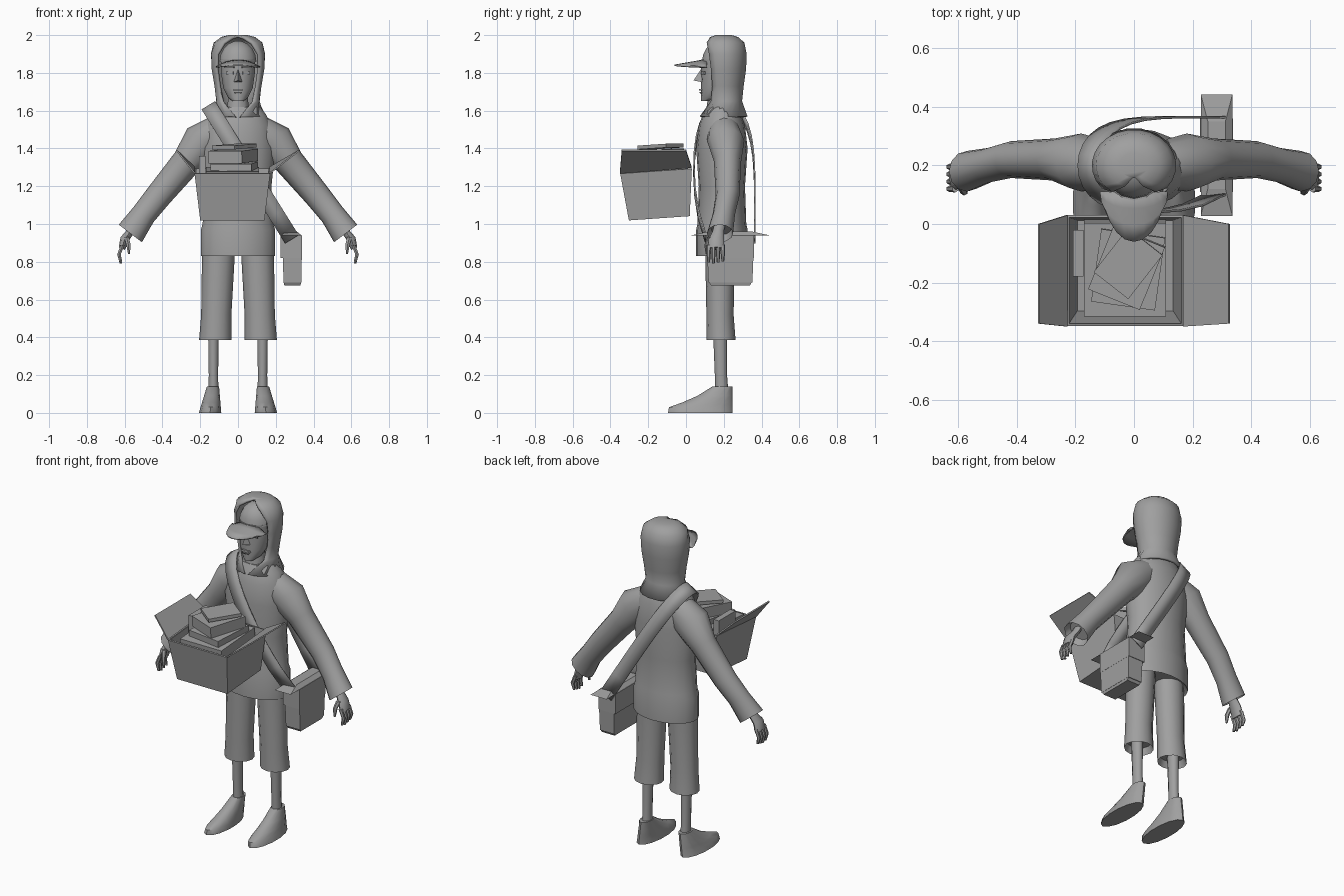
import bpy, bmesh
from math import sin, cos, pi, radians, sqrt
from mathutils import Vector, Matrix

default_cube = bpy.data.objects.get("Cube")
if default_cube:
    bpy.data.objects.remove(default_cube)

colour = (.35, .35, .35, 1)
grey = bpy.data.materials.new("plain grey")
grey.use_nodes = True
grey.diffuse_color = colour
grey.node_tree.nodes["Principled BSDF"].inputs["Base Color"].default_value = colour


def make(name, verts, faces, smooth=False, mirror=False, thickness=0, offset=0):
    """Create one mesh object from points and faces."""
    bm = bmesh.new()
    points = [bm.verts.new(v) for v in verts]
    for face in faces:
        bm.faces.new([points[i] for i in face])
    if not thickness:
        bmesh.ops.recalc_face_normals(bm, faces=bm.faces)
    mesh = bpy.data.meshes.new(name)
    bm.to_mesh(mesh)
    bm.free()
    mesh.materials.append(grey)
    obj = bpy.data.objects.new(name, mesh)
    bpy.context.collection.objects.link(obj)
    if smooth:
        bpy.ops.object.select_all(action='DESELECT')
        bpy.context.view_layer.objects.active = obj
        obj.select_set(True)
        bpy.ops.object.shade_smooth_by_angle(angle=radians(45))
    if thickness:
        solid = obj.modifiers.new("thickness", 'SOLIDIFY')
        solid.thickness = thickness
        solid.offset = offset
    if mirror:
        obj.modifiers.new("mirror", 'MIRROR')
    return obj


def grid_faces(rows, columns, wrap=False):
    """Quads between consecutive rows of points."""
    faces = []
    for row in range(rows - 1):
        for i in range(columns if wrap else columns - 1):
            j = (i + 1) % columns
            low, high = row * columns, (row + 1) * columns
            faces.append((low + i, low + j, high + j, high + i))
    return faces


def loft(name, path, widths, ratio=1, depths=None, sides=12, tilt=0, hollow=False, mirror=False):
    """Skin ellipses along a path; hollow sinks the first end inwards."""
    path = [Vector(p) for p in path]
    widths = list(widths)
    depths = depths or [w * ratio for w in widths]
    if hollow:
        path.insert(0, path[0].lerp(path[1], .3))
        widths.insert(0, widths[0] * .8)
        depths.insert(0, depths[0] * .8)
    slope = Vector((cos(radians(tilt)), 0, sin(radians(tilt))))
    verts = []
    for centre, width, depth in zip(path, widths, depths):
        for i in range(sides):
            angle = 2 * pi * i / sides
            verts.append(centre + slope * width * sin(angle) - Vector((0, depth * cos(angle), 0)))
    caps = [range(sides), range(len(verts) - sides, len(verts))]
    return make(name, verts, grid_faces(len(path), sides, wrap=True) + caps, True, mirror)


def block(name, centre, size, turn=0, tilt=0, taper=1, open_top=False):
    """Box, optionally narrower below, optionally an open shell."""
    rotation = Matrix.Rotation(radians(turn), 3, 'Z') @ Matrix.Rotation(radians(tilt), 3, 'X')
    verts = []
    for level in (-1, 1):
        scale = taper if level < 0 else 1
        for x, y in ((-1, -1), (1, -1), (1, 1), (-1, 1)):
            corner = Vector((x * size[0] * scale, y * size[1] * scale, level * size[2])) / 2
            verts.append(Vector(centre) + rotation @ corner)
    faces = grid_faces(2, 4, wrap=True) + [range(3, -1, -1)]
    if open_top:
        return make(name, verts, faces, thickness=.012, offset=-1)
    return make(name, verts, faces + [range(4, 8)])


# Tunic with a banded, hollow hem
tunic = {.83: .2, .97: .2, 1: .19, 1.2: .18, 1.4: .2, 1.52: .18, 1.58: .15, 1.62: .12}
loft("tunic", [(0, .19, z) for z in tunic], tunic.values(), ratio=.68, sides=18, hollow=True)

# Sleeves, starting at the open cuffs
loft("sleeves", [(.57, .18, .95), (.5, .2, 1.05), (.42, .22, 1.15), (.27, .22, 1.33), (.18, .21, 1.44),
                 (.08, .2, 1.51)],
     [.077, .066, .07, .08, .11, .09], ratio=.9, tilt=37, hollow=True, mirror=True)

# Hands
loft("palms", [(.55, .18, 1), (.57, .17, .96), (.6, .16, .92), (.615, .16, .87)],
     [.02, .02, .024, .018], depths=[.03, .03, .04, .045], sides=8, tilt=25, mirror=True)
for i, finger in enumerate(("index", "middle", "ring", "little")):
    y = .12 + .025 * i
    tip = .79 + .006 * abs(i - 1)
    loft(finger + "_fingers", [(.61, y, .89), (.63, y, .84), (.62, y, tip)],
         [.012, .011, .007], sides=6, mirror=True)
loft("thumbs", [(.59, .13, .93), (.58, .11, .89), (.577, .11, .84)],
     [.015, .013, .006], sides=6, mirror=True)

# Cropped trousers and shins
loft("trousers", [(.12, .185, .385), (.115, .18, .52), (.105, .18, .8), (.1, .18, .92)],
     [.086, .08, .086, .086], ratio=.9, hollow=True, mirror=True)
loft("shins", [(.13, .19, .1), (.13, .185, .2), (.13, .18, .45)],
     [.028, .026, .03], ratio=1.25, sides=10, mirror=True)

# Shoes: the heel stays upright while the toe slopes back with height
heel = .245
toes = {0: -.095, .03: -.09, .055: -.02, .09: .06, .14: .14}
loft("shoes", [(.148 - z / 9, (heel + toe) / 2, z) for z, toe in toes.items()],
     [.061 - z / 5 for z in toes], depths=[(heel - toe) / 2 for toe in toes.values()],
     sides=14, mirror=True)

# Hood: rings of height, width and half-angle of the face opening
hood = [(1.57, .15, 5), (1.65, .115, 45), (1.73, .125, 55), (1.82, .14, 55),
        (1.9, .144, 50), (1.96, .13, 35), (1.99, .09, 20), (2, .05, 5)]
columns = 18
verts = []
for z, width, gap in hood:
    start = radians(gap)
    for i in range(columns):
        angle = start + 2 * (pi - start) * i / (columns - 1)
        verts.append((width * sin(angle), .2 - .85 * width * cos(angle), z))
crown = range(len(verts) - columns, len(verts))
make("hood", verts, grid_faces(len(hood), columns) + [crown], True, thickness=.014, offset=-1)

# Neck, and a head whose face is flat at the front
loft("neck", [(0, .17, 1.55), (0, .17, 1.7)], [.07, .05], sides=10)
head = {1.65: .03, 1.67: .055, 1.72: .08, 1.8: .092, 1.87: .094}
loft("head", [(0, .08 + width, z) for z, width in head.items()], head.values(), sides=14)

# Face details
wings = [(side * .025, .09, 1.75) for side in (-1, 1)]
make("nose", [(0, .08, 1.82), (0, .04, 1.76)] + wings,
     [(0, 1, 2), (0, 1, 3), (0, 2, 3), (1, 2, 3)])
block("upper_lip", (0, .085, 1.71), (.045, .03, .008), taper=1.2)
block("lower_lip", (0, .085, 1.695), (.045, .03, .01), taper=.7)
for side, s in (("left", 1), ("right", -1)):
    block(side + "_eye", (s * .043, .092, 1.8), (.042, .009, .016), turn=s * 22)
    block(side + "_eyebrow", (s * .045, .09, 1.83), (.055, .02, .01), turn=s * 22)

# Cap crown as a dome
rises = [radians(step * 20) for step in range(5)]
loft("cap_crown", [(0, .185, 1.86 + .11 * sin(rise)) for rise in rises],
     [.1 * cos(rise) for rise in rises], sides=14)

# Arched cap brim
rows, columns = 4, 11
verts = []
for row in range(rows):
    out = row / (rows - 1)
    for i in range(columns):
        across = sin(pi * (i / (columns - 1) - .5))
        reach = out * sqrt(max(0, 1 - across ** 2))
        droop = .03 * out + .035 * across ** 2 * (1 - .7 * out)
        verts.append((across * (.1 + .015 * sin(pi * out)), .11 - .17 * reach, 1.87 - droop))
make("cap_brim", verts, grid_faces(rows, columns), True, thickness=.008)

# Open carton with two raised flaps
block("carton", (-.03, -.15, 1.155), (.4, .38, .25), tilt=4, taper=.85, open_top=True)
for side, s in (("left", 1), ("right", -1)):
    hinge, edge = s * .2 - .03, s * .325
    make(side + "_carton_flap",
         [(hinge, -.35, 1.27), (hinge, .03, 1.3), (edge, 0, 1.39), (edge, -.34, 1.39)],
         [range(4)], thickness=.008)

# Things packed in the carton
block("packed_box", (-.03, -.15, 1.19), (.28, .32, .2), tilt=4)
block("thick_book", (-.02, -.155, 1.3), (.22, .25, .05), turn=-8, tilt=3)
block("turned_box", (-.025, -.15, 1.36), (.19, .23, .065), turn=-22, tilt=3)
block("top_book", (-.02, -.135, 1.41), (.15, .19, .02), turn=-38, tilt=3)
block("upright_book", (-.19, -.1, 1.28), (.035, .16, .16))

# Shoulder bag with a flap over its upper half
block("bag_body", (.288, .235, .765), (.1, .245, .15), taper=.95)
block("bag_bottom", (.288, .235, .685), (.095, .23, .02), taper=.9)
block("bag_flap", (.282, .235, .88), (.113, .25, .12))
block("bag_lid", (.282, .235, .95), (.06, .23, .02), taper=1.8)

# Strap: a loop from the bag over the right shoulder and back
shoulder, bag = Vector((-.155, .2, 1.625)), Vector((.285, .2, .92))
half_width = Vector((.036, 0, .022))
steps = 20
verts = []
for i in range(steps + 1):
    turn = 2 * i / steps - 1
    along = turn ** 2
    depth = .165 * sqrt(1 - (1 - along) ** 5)
    if turn < 0:
        depth -= .07 * along ** 4
    centre = shoulder.lerp(bag, along)
    centre.y += depth if turn > 0 else -depth
    verts += [centre - half_width, centre + half_width]
make("bag_strap", verts, grid_faces(steps + 1, 2), True, thickness=.008)
